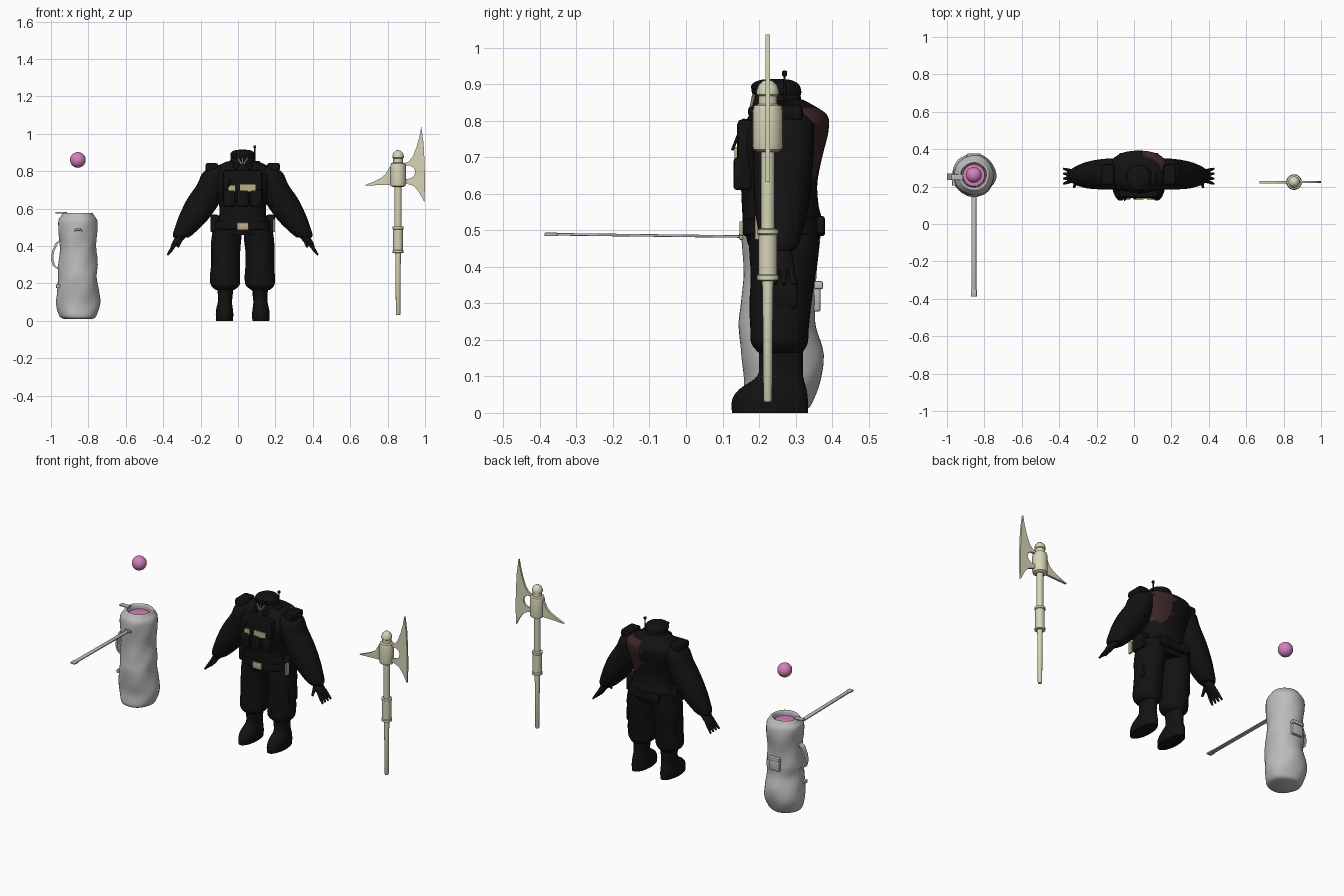
import bpy, bmesh
from math import sin, cos, pi
from mathutils import Vector

cube = bpy.data.objects.get("Cube")
if cube:
    bpy.data.objects.remove(cube)


def material(name, rgb):
    m = bpy.data.materials.new(name)
    m.use_nodes = True
    m.diffuse_color = (*rgb, 1)
    bsdf = next(n for n in m.node_tree.nodes if n.type == 'BSDF_PRINCIPLED')
    bsdf.inputs["Base Color"].default_value = (*rgb, 1)
    return m


BLACK = material("black cloth", (0.006, 0.006, 0.006))
BROWN = material("dark brown stain", (0.045, 0.02, 0.019))
TAN = material("tan", (0.5, 0.43, 0.24))
CREAM = material("cream", (0.68, 0.66, 0.48))
GREY = material("grey canvas", (0.5, 0.5, 0.5))
PINK = material("pink", (0.66, 0.22, 0.5))
CX = 0.025  # middle of the figure


def finish(name, bm, mat, angle=0.7):
    bmesh.ops.recalc_face_normals(bm, faces=bm.faces)
    me = bpy.data.meshes.new(name)
    bm.to_mesh(me)
    bm.free()
    me.materials.append(mat)
    me.shade_smooth()
    me.set_sharp_from_angle(angle=angle)
    ob = bpy.data.objects.new(name, me)
    bpy.context.collection.objects.link(ob)
    return ob


def refine(rings, steps):
    """Smooth spline through the rings."""
    r = [Vector(v) for v in rings]
    out = []
    for i in range(len(r) - 1):
        a, b, c, d = r[max(i - 1, 0)], r[i], r[i + 1], r[min(i + 2, len(r) - 1)]
        for s in range(steps):
            t = s / steps
            out.append(b + (c - a) * (t / 2) + (a * 2 - b * 5 + c * 4 - d) * (t * t / 2)
                       + (b * 3 - a - c * 3 + d) * (t ** 3 / 2))
    return out + [r[-1]]


def loft(name, rings, mat, n=32, steps=4, power=1.0, wobble=0.0, top=True):
    """Skin over level oval rings given as x, y, z, x radius, y radius."""
    bm = bmesh.new()
    rows = []
    for x, y, z, rx, ry in refine(rings, steps):
        row = []
        for k in range(n):
            a = 2 * pi * k / n
            c, s = cos(a), sin(a)
            w = 1 + wobble * (sin(3 * a + 20 * z) + sin(5 * a - 33 * z))
            px = abs(c) ** power * (1 if c > 0 else -1)
            py = abs(s) ** power * (1 if s > 0 else -1)
            row.append(bm.verts.new((x + rx * w * px, y + ry * w * py, z)))
        rows.append(row)
    for lo, hi in zip(rows, rows[1:]):
        for k in range(n):
            bm.faces.new((lo[k], lo[(k + 1) % n], hi[(k + 1) % n], hi[k]))
    bm.faces.new(rows[0])
    if top:
        bm.faces.new(rows[-1])
    return finish(name, bm, mat)


def lathe(name, x, y, profile, mat, n=20):
    return loft(name, [(x, y, z, r, r) for r, z in profile], mat, n, 1)


def box(name, centre, size, mat, bevel=0.0):
    bm = bmesh.new()
    bmesh.ops.create_cube(bm, size=1)
    bmesh.ops.scale(bm, vec=size, verts=bm.verts)
    bmesh.ops.translate(bm, vec=centre, verts=bm.verts)
    if bevel:
        bmesh.ops.bevel(bm, geom=bm.edges[:], offset=bevel, segments=2, affect='EDGES', profile=0.5)
    return finish(name, bm, mat)


def rod(name, a, b, r1, r2, mat, n=10):
    bm = bmesh.new()
    a, b = Vector(a), Vector(b)
    bmesh.ops.create_cone(bm, cap_ends=True, segments=n, radius1=r1, radius2=r2, depth=(b - a).length)
    bmesh.ops.rotate(bm, matrix=(b - a).to_track_quat('Z', 'Y').to_matrix(), verts=bm.verts)
    bmesh.ops.translate(bm, vec=(a + b) / 2, verts=bm.verts)
    return finish(name, bm, mat)


def plate(name, outline, y, thick, mat):
    """Outline in x and z, given thickness along y."""
    bm = bmesh.new()
    f = bm.faces.new([bm.verts.new((x, y - thick / 2, z)) for x, z in outline])
    up = bmesh.ops.extrude_face_region(bm, geom=[f])["geom"]
    bmesh.ops.translate(bm, vec=(0, thick, 0), verts=[v for v in up if isinstance(v, bmesh.types.BMVert)])
    return finish(name, bm, mat, 0.4)


# Jacket, with a stained patch on the left of the back
jacket = loft("jacket", [
    (CX, .265, .46, .14, .095), (CX, .265, .52, .145, .108), (CX, .258, .57, .125, .105),
    (CX, .255, .63, .128, .105), (CX, .258, .7, .148, .115), (CX, .27, .77, .165, .12),
    (CX, .28, .815, .15, .107), (CX, .27, .845, .10, .075), (CX, .265, .86, .05, .05)],
    BLACK, 56, 8, 0.85)
jacket.data.materials.append(BROWN)
for p in jacket.data.polygons:
    x, y, z = p.center
    edge = 0.012 * sin(z * 70) + 0.008 * sin(z * 150)
    if y > .29 and .64 + .25 * abs(x - .1) < z < .835 and .045 + edge + max(0, .72 - z) * .4 < x < .17 + edge:
        p.material_index = 1

# Belt, buckle and hip gear
loft("belt", [(CX, .268, .485, .152, .108), (CX, .268, .49, .158, .113),
              (CX, .268, .53, .156, .112), (CX, .268, .535, .148, .106)], BLACK, 40, 1, 0.85)
box("belt_buckle", (CX, .152, .505), (.062, .012, .04), TAN, .004)
box("hip_tag", (.193, .2, .51), (.01, .022, .07), TAN)
for s, side in ((1, "left"), (-1, "right")):
    box(side + "_hip_pouch", (CX + s * .15, .26, .52), (.045, .09, .095), BLACK, .01)
    box(side + "_rear_pouch", (CX + s * .07, .368, .515), (.07, .025, .05), BLACK, .008)

# Vest pockets and chest patches
box("vest_panel", (CX, .165, .72), (.21, .05, .17), BLACK, .015)
for i in (-1, 0, 1):
    box("vest_pocket", (CX + i * .072, .155, .655), (.062, .05, .09), BLACK, .01)
box("small_patch", (-.034, .138, .708), (.036, .009, .032), TAN)
box("large_patch", (.053, .138, .71), (.082, .009, .036), TAN)
rod("chest_cord", (-.03, .16, .805), (-.05, .127, .72), .004, .004, BLACK)

# Hood, cap and face lines
loft("head", [(CX, .25, .80, .075, .075), (CX, .25, .84, .07, .068), (CX, .25, .875, .062, .062),
              (CX, .25, .90, .045, .045)], BLACK)
loft("cap", [(CX, .25, .865, .06, .062), (CX, .248, .88, .066, .068), (CX, .245, .9, .062, .064),
             (CX, .245, .912, .04, .042), (CX, .245, .915, .012, .012)], BLACK)
box("cap_peak", (CX, .195, .893), (.08, .035, .01), BLACK, .004)
for s in (-1, 1):
    rod("face_line", (CX + s * .006, .178, .838), (CX + s * .026, .186, .87), .004, .004, TAN)
    box("mask_filter", (CX + s * .035, .185, .825), (.035, .03, .03), BLACK, .01)
rod("face_centre_line", (CX, .178, .84), (CX, .184, .872), .003, .003, TAN)
rod("antenna", (.088, .27, .82), (.09, .27, .925), .004, .003, BLACK)
box("antenna_tip", (.09, .27, .93), (.014, .014, .016), BLACK, .004)
box("radio", (.095, .25, .83), (.05, .06, .05), BLACK, .01)

# Arms, hands, legs and boots
for s, side in ((1, "left"), (-1, "right")):
    def at(d):
        return CX + s * d

    loft(side + "_sleeve", [
        (at(.125), .268, .825, .04, .05), (at(.145), .268, .79, .07, .08), (at(.165), .267, .73, .078, .083),
        (at(.205), .265, .65, .092, .08), (at(.25), .262, .57, .086, .074), (at(.28), .26, .52, .075, .066),
        (at(.318), .258, .465, .055, .052), (at(.33), .258, .445, .04, .04)], BLACK)
    box(side + "_shoulder_pad", (at(.165), .265, .822), (.07, .11, .045), BLACK, .014)
    loft(side + "_palm", [(at(.325), .257, .46, .03, .03), (at(.345), .256, .43, .026, .036),
                          (at(.365), .256, .405, .018, .038), (at(.375), .256, .39, .01, .034)], BLACK, 20)
    for i in range(4):
        y0, y1 = .228 + i * .019, .215 + i * .027
        mid = (at(.385), (y0 + y1) / 2, .375)
        rod(side + "_finger_base", (at(.365), y0, .405), mid, .01, .009, BLACK)
        rod(side + "_finger_tip", mid, (at(.402), y1, .352), .009, .005, BLACK)
    rod(side + "_thumb", (at(.335), .235, .43), (at(.345), .195, .395), .012, .006, BLACK)

    loft(side + "_trouser_leg", [
        (at(.08), .268, .50, .075, .095), (at(.087), .268, .44, .08, .095), (at(.092), .265, .37, .078, .088),
        (at(.092), .26, .30, .077, .085), (at(.093), .256, .23, .081, .08), (at(.093), .255, .19, .076, .077),
        (at(.095), .258, .165, .05, .06)], BLACK, wobble=.008)
    box(side + "_thigh_pocket", (at(.158), .265, .33), (.025, .08, .09), BLACK, .01)
    loft(side + "_boot", [
        (at(.097), .23, 0, .045, .104), (at(.097), .23, .035, .047, .104), (at(.097), .238, .065, .044, .092),
        (at(.095), .258, .10, .038, .063), (at(.093), .26, .14, .04, .06), (at(.093), .26, .19, .045, .06)],
        BLACK, steps=3)

# Canvas sack, open at the top
SX, SY = -.856, .262
loft("sack", [
    (SX, .25, .01, .075, .08), (SX, .25, .025, .098, .095), (SX, .265, .09, .118, .105),
    (SX, .262, .16, .112, .113), (SX, .25, .235, .103, .106), (SX, .255, .3, .106, .102),
    (SX, .257, .39, .097, .1), (SX, .26, .48, .104, .108), (SX, .26, .535, .104, .105),
    (SX, .26, .562, .088, .088), (SX, .26, .577, .078, .076), (SX, .26, .57, .068, .066),
    (SX, .26, .535, .066, .064)], GREY, 40, 4, wobble=.014)
lathe("sack_lining", SX, .26, [(.062, .545), (.058, .552), (.02, .555)], PINK)
box("rim_flap", (-.945, .25, .578), (.06, .03, .008), GREY, .002)

# Long strap, side handle, pocket and buckles
strap = box("long_strap", (SX, -.115, .485), (.026, .54, .007), GREY, .002)
for v in strap.data.vertices:
    v.co.z -= v.co.y * .012
box("strap_end", (SX, -.37, .489), (.032, .036, .01), GREY, .003)
box("strap_anchor", (SX, .155, .483), (.042, .02, .018), GREY, .004)
outer = [(-.945, .44), (-.975, .415), (-.995, .37), (-1.0, .33), (-.99, .295), (-.95, .265)]
plate("side_handle", outer + [(x + .012, z) for x, z in reversed(outer)], .252, .035, GREY)
box("side_buckle", (-.955, .22, .185), (.035, .03, .02), GREY, .003)
box("back_pocket", (SX, .358, .315), (.07, .022, .075), GREY, .006)
box("back_pocket_flap", (SX, .363, .35), (.078, .026, .022), GREY, .005)

# Floating ball
bm = bmesh.new()
bmesh.ops.create_uvsphere(bm, u_segments=24, v_segments=14, radius=.042)
bmesh.ops.translate(bm, vec=(SX, SY, .86), verts=bm.verts)
finish("ball", bm, PINK)

# Poleaxe: shaft, grip, socket and blades
HX, HY = .856, .224
lathe("axe_shaft", HX, HY, [(.009, .03), (.012, .036), (.014, .3), (.019, .52), (.019, .73)], CREAM)
lathe("axe_grip", HX, HY, [(.02, .362), (.03, .364), (.03, .376), (.026, .379), (.026, .488),
                           (.03, .491), (.03, .503), (.02, .505)], CREAM)
lathe("axe_socket", HX, HY, [(.028, .715), (.04, .722), (.042, .735), (.042, .825), (.038, .842),
                             (.026, .846), (.026, .868), (.031, .872), (.031, .882), (.026, .897),
                             (.013, .91), (.004, .912)], CREAM)
plate("axe_blade", [
    (.98, 1.037), (.992, .95), (.997, .86), (1.0, .75), (.997, .633), (.982, .662), (.965, .692), (.94, .72),
    (.88, .742), (.88, .757), (.92, .76), (.942, .775), (.948, .797), (.94, .818), (.92, .83),
    (.88, .828), (.88, .84), (.912, .85), (.935, .878), (.955, .93), (.97, .985)], HY, .012, CREAM)
plate("axe_spike", [(.83, .838), (.81, .822), (.79, .785), (.765, .763), (.73, .746), (.672, .722),
                    (.74, .725), (.83, .728)], HY, .014, CREAM)
